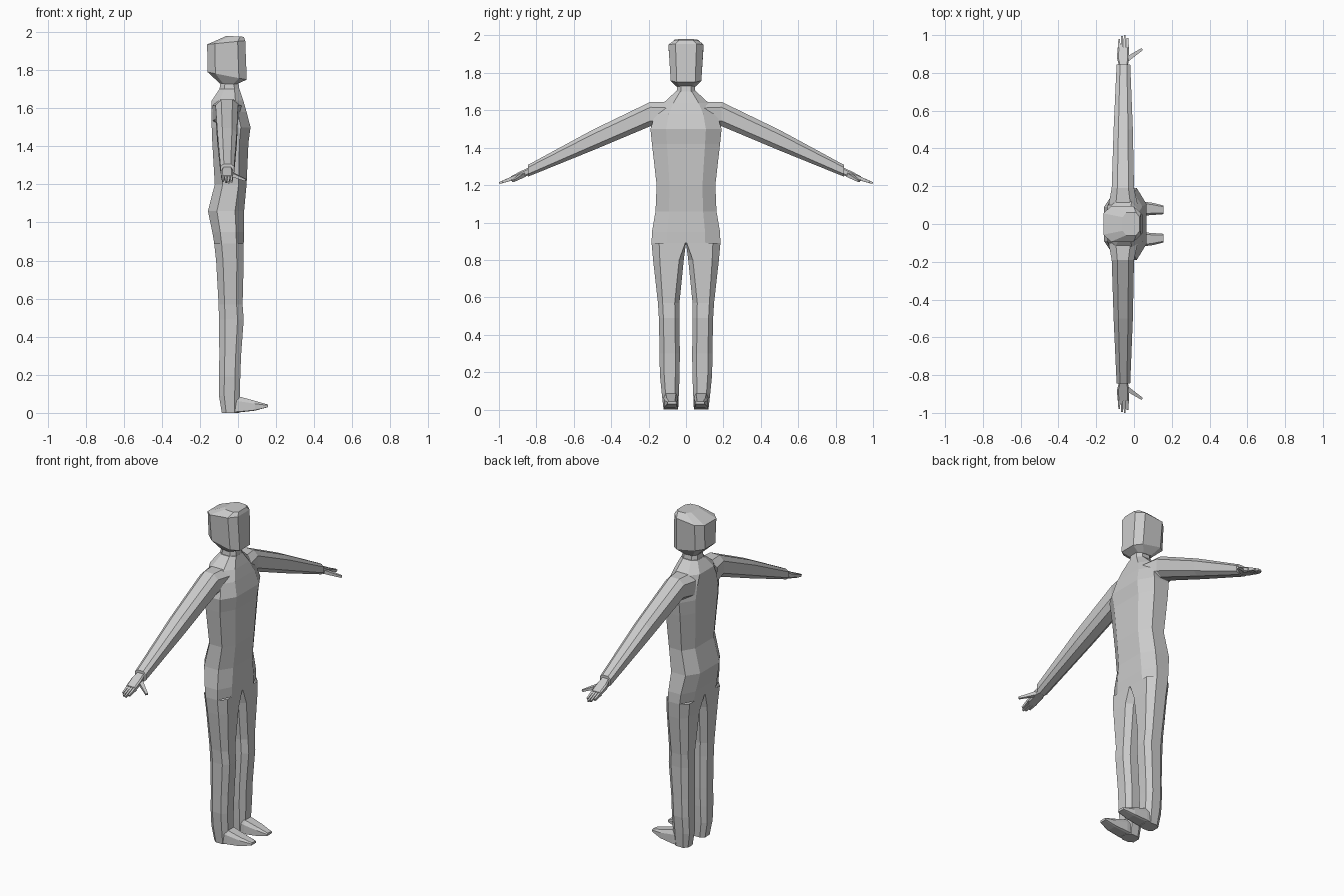
import bpy, bmesh
from mathutils import Vector


def octagon(u0, u1, v0, v1, cu=0.25, cv0=0.22, cv1=0.22):
    """Chamfered rectangle; cv0 / cv1 are the chamfers on the low and high v side."""
    du, dv = (u1 - u0) * cu, v1 - v0
    a, b = v0 + dv * cv0, v1 - dv * cv1
    return [(u0, a), (u0 + du, v0), (u1 - du, v0), (u1, a),
            (u1, b), (u1 - du, v1), (u0 + du, v1), (u0, b)]


def loft(name, rings, cap_start=True, cap_end=True, mirror=False):
    bm = bmesh.new()
    loops = [[bm.verts.new(p) for p in r] for r in rings]
    n = len(loops[0])
    for lo, hi in zip(loops, loops[1:]):
        for i in range(n):
            j = (i + 1) % n
            bm.faces.new((lo[i], lo[j], hi[j], hi[i]))
    if cap_start:
        bm.faces.new(loops[0][::-1])
    if cap_end:
        bm.faces.new(loops[-1])
    bmesh.ops.recalc_face_normals(bm, faces=bm.faces)
    me = bpy.data.meshes.new(name)
    bm.to_mesh(me)
    bm.free()
    ob = bpy.data.objects.new(name, me)
    bpy.context.collection.objects.link(ob)
    if mirror:
        m = ob.modifiers.new("Mirror", "MIRROR")
        m.use_axis = (False, True, False)
        m.use_mirror_merge = False
    return ob


def bar(name, p, q, size_p, size_q):
    """Tapered four-sided bar from p to q; sizes are (width, thickness)."""
    p, q = Vector(p), Vector(q)
    d = (q - p).normalized()
    side = d.cross(Vector((0, 0, 1))).normalized()
    up = side.cross(d)
    rings = [[c + side * (w * i / 2) + up * (t * j / 2)
              for i, j in ((-1, -1), (1, -1), (1, 1), (-1, 1))]
             for c, (w, t) in ((p, size_p), (q, size_q))]
    return loft(name, rings, mirror=True)


# Torso: z, back x, front x, half width
torso = [(0.89, -0.125, 0.03, 0.184), (0.95, -0.135, 0.032, 0.182),
         (1.06, -0.158, 0.032, 0.163), (1.20, -0.122, 0.045, 0.157),
         (1.42, -0.135, 0.055, 0.182), (1.50, -0.138, 0.066, 0.19),
         (1.58, -0.14, 0.045, 0.165), (1.64, -0.138, 0.028, 0.12),
         (1.70, -0.098, 0.008, 0.055)]
loft("torso", [[(x, y, z) for x, y in octagon(b, f, -w, w)] for z, b, f, w in torso],
     cap_start=False)

# Neck
neck = [(1.68, -0.1, 0.01, 0.052), (1.75, -0.09, 0.0, 0.045)]
loft("neck", [[(x, y, z) for x, y in octagon(b, f, -w, w)] for z, b, f, w in neck],
     False, False)

# Head: z at back, z at front, back x, front x, half width
head = [(1.73, 1.725, -0.095, -0.01, 0.05), (1.79, 1.75, -0.16, 0.046, 0.082),
        (1.935, 1.955, -0.162, 0.038, 0.094), (1.98, 1.975, -0.06, 0.03, 0.06)]
loft("head", [[(x, y, zb + (zf - zb) * (x - b) / (f - b))
               for x, y in octagon(b, f, -w, w, 0.2, 0.2, 0.2)]
              for zb, zf, b, f, w in head])

# Legs: z, back x, front x, inner y, outer y, inner chamfer
leg = [(0.89, -0.125, 0.03, 0.0, 0.184, 0.02), (0.80, -0.115, 0.03, 0.012, 0.176, 0.15),
       (0.57, -0.102, 0.024, 0.035, 0.15, 0.22), (0.49, -0.1, 0.03, 0.035, 0.145, 0.22),
       (0.30, -0.098, 0.016, 0.033, 0.141, 0.22), (0.19, -0.1, 0.012, 0.034, 0.14, 0.22),
       (0.09, -0.1, 0.01, 0.038, 0.13, 0.22), (0.0, -0.085, 0.005, 0.042, 0.12, 0.22)]
loft("leg", [[(x, y, z) for x, y in octagon(b, f, i, o, 0.25, c, 0.22)]
             for z, b, f, i, o, c in leg], cap_start=False, mirror=True)

# Feet: x, inner y, outer y, bottom z, top z
foot = [(-0.03, 0.045, 0.12, 0.0, 0.095), (0.01, 0.042, 0.12, 0.003, 0.085),
        (0.09, 0.047, 0.114, 0.012, 0.063), (0.157, 0.052, 0.098, 0.03, 0.044)]
loft("foot", [[(x, y, z) for y, z in octagon(i, o, lo, hi, 0.15, 0.05, 0.3)]
              for x, i, o, lo, hi in foot], mirror=True)

# Arms: y, back x, front x, bottom z, top z
arm = [(0.10, -0.135, 0.02, 1.50, 1.645), (0.19, -0.118, 0.0, 1.515, 1.645),
       (0.50, -0.108, -0.006, 1.385, 1.495), (0.845, -0.092, -0.02, 1.245, 1.308)]
loft("arm", [[(x, y, z) for x, z in octagon(b, f, lo, hi)] for y, b, f, lo, hi in arm],
     cap_start=False, mirror=True)

# Palm, fingers and thumb
palm = [(0.84, -0.08, -0.032, 1.252, 1.295), (0.88, -0.09, -0.026, 1.24, 1.276),
        (0.935, -0.087, -0.026, 1.222, 1.248)]
loft("palm", [[(x, y, z) for x, z in octagon(b, f, lo, hi, 0.12)]
              for y, b, f, lo, hi in palm], mirror=True)
for k, tip in enumerate((0.978, 0.994, 0.998, 0.984)):
    x = -0.079 + 0.0152 * k
    z = 1.236 - (tip - 0.93) * 0.37
    bar("finger", (x, 0.925, 1.237), (x * 0.95 - 0.003, tip, z),
        (0.0145, 0.021), (0.009, 0.011))
bar("thumb", (-0.04, 0.87, 1.255), (0.042, 0.925, 1.222), (0.026, 0.022), (0.013, 0.011))
